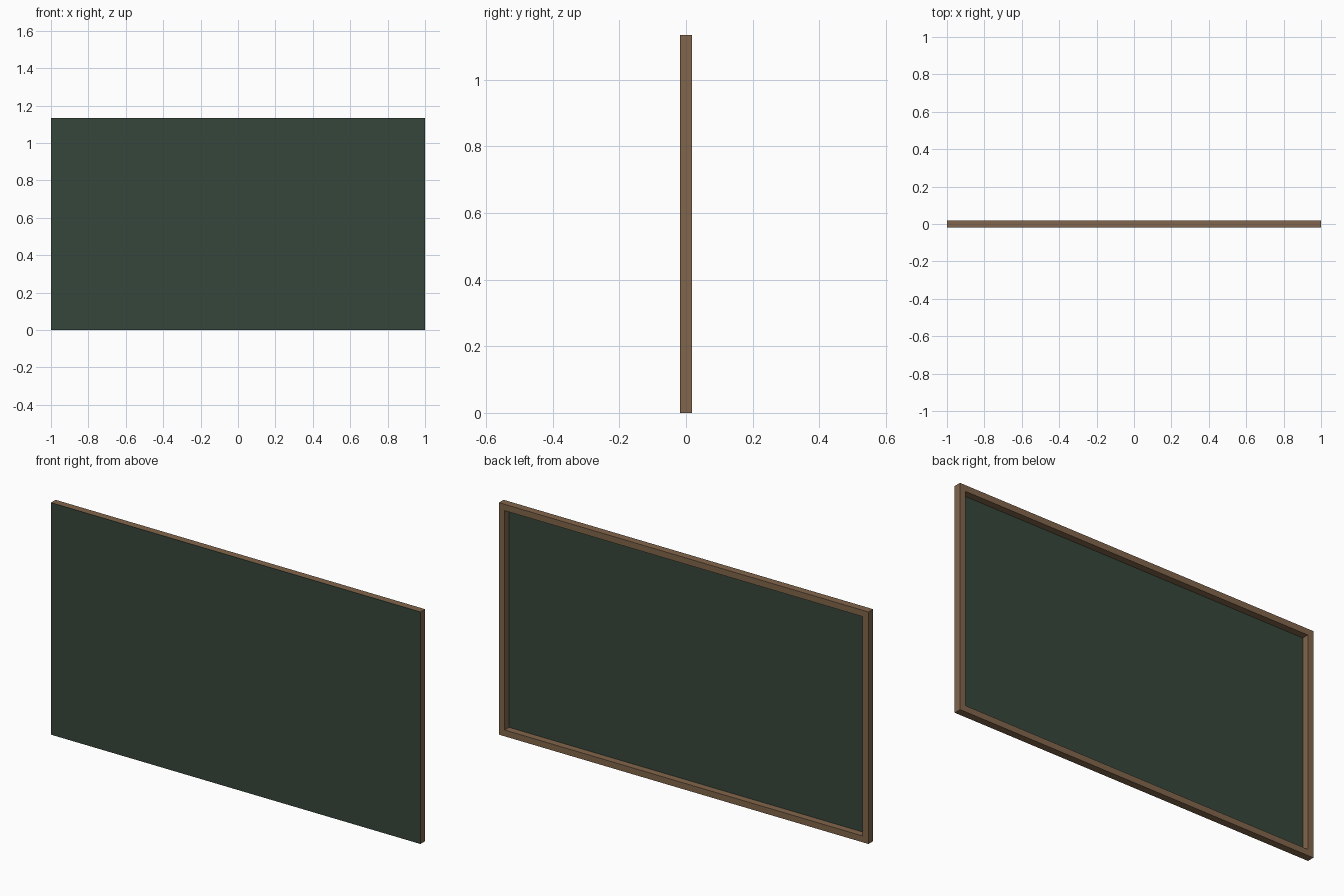
import bpy, bmesh

if "Cube" in bpy.data.objects:
    bpy.data.objects.remove(bpy.data.objects["Cube"])

W, H = 1.0, 1.135         # half width, full height
Y0, Y1 = -0.018, 0.018    # front, back
RAIL = 0.031              # frame bar width
SKIN = 0.002              # board thickness


def material(name, rgb):
    m = bpy.data.materials.new(name)
    m.diffuse_color = (*rgb, 1.0)
    m.use_nodes = True
    m.node_tree.nodes["Principled BSDF"].inputs["Base Color"].default_value = m.diffuse_color
    return m


def finish(name, bm, mat):
    bmesh.ops.recalc_face_normals(bm, faces=bm.faces[:])
    me = bpy.data.meshes.new(name)
    bm.to_mesh(me)
    bm.free()
    me.materials.append(mat)
    ob = bpy.data.objects.new(name, me)
    bpy.context.collection.objects.link(ob)
    return ob


green = material("dark green", (0.037, 0.062, 0.043))
wood = material("brown wood", (0.223, 0.133, 0.072))

# Writing board: thin sheet covering the whole front
bm = bmesh.new()
bmesh.ops.create_cube(bm, size=1.0)
for v in bm.verts:
    v.co = (v.co.x * 2 * W, Y0 + (v.co.y + 0.5) * SKIN, (v.co.z + 0.5) * H)
finish("board", bm, green)

# Wooden frame: one mitred ring behind the board
bm = bmesh.new()
rings = []
for sx, sz in ((-1, -1), (1, -1), (1, 1), (-1, 1)):
    ring = []
    for inset, y in ((0, Y0 + SKIN), (0, Y1), (RAIL, Y1), (RAIL, Y0 + SKIN)):
        ring.append(bm.verts.new((sx * (W - inset), y,
                                  H / 2 + sz * (H / 2 - inset))))
    rings.append(ring)
for i in range(4):
    a, b = rings[i], rings[(i + 1) % 4]
    for j in range(4):
        k = (j + 1) % 4
        bm.faces.new((a[j], a[k], b[k], b[j]))
finish("frame", bm, wood)
